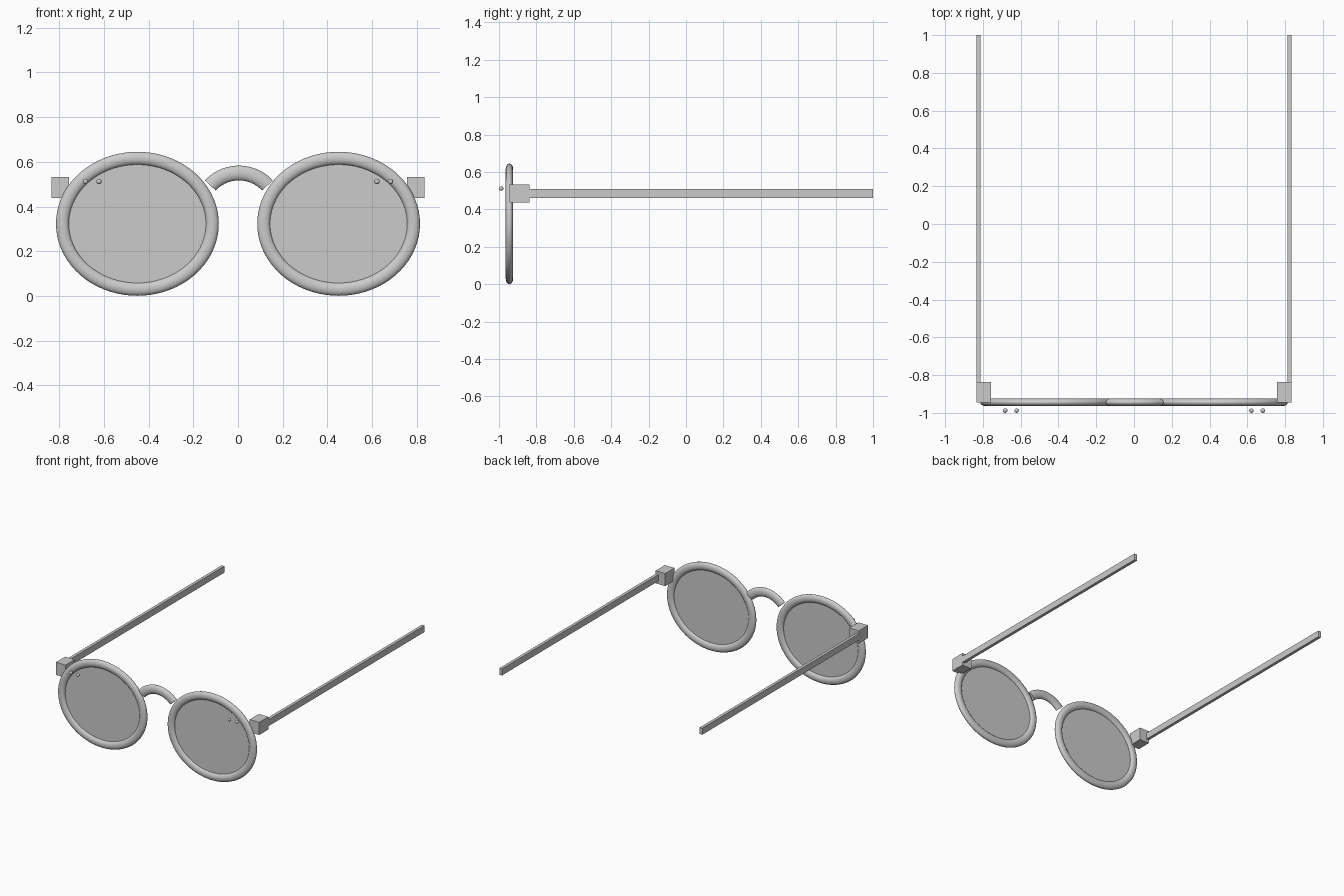
import bpy, bmesh
from math import sin, cos, pi, radians

if "Cube" in bpy.data.objects:
    bpy.data.objects.remove(bpy.data.objects["Cube"])

FRAME_Y = -0.944


def finish(name, bm, smooth=True):
    bmesh.ops.recalc_face_normals(bm, faces=bm.faces)
    me = bpy.data.meshes.new(name)
    bm.to_mesh(me)
    bm.free()
    ob = bpy.data.objects.new(name, me)
    bpy.context.collection.objects.link(ob)
    if smooth:
        bpy.ops.object.select_all(action='DESELECT')
        ob.select_set(True)
        bpy.context.view_layer.objects.active = ob
        bpy.ops.object.shade_smooth_by_angle(angle=radians(40))
    return ob


def sweep(name, path, r, ry, closed, sides=20):
    """Sweep an oval section along (x, z, normal_x, normal_z) stations."""
    bm = bmesh.new()
    rings = []
    for x, z, nx, nz in path:
        rings.append([bm.verts.new((x + nx * r * cos(t), FRAME_Y + ry * sin(t), z + nz * r * cos(t)))
                      for t in (2 * pi * k / sides for k in range(sides))])
    n = len(rings)
    for i in range(n if closed else n - 1):
        a, b = rings[i], rings[(i + 1) % n]
        for k in range(sides):
            m = (k + 1) % sides
            bm.faces.new((a[k], a[m], b[m], b[k]))
    if not closed:
        bm.faces.new(rings[0])
        bm.faces.new(rings[-1])
    return finish(name, bm)


def box(name, lo, hi):
    bm = bmesh.new()
    bmesh.ops.create_cube(bm, size=1)
    for v in bm.verts:
        v.co = [(l + h) / 2 + c * (h - l) for l, h, c in zip(lo, hi, v.co)]
    return finish(name, bm, False)


def ellipse_path(cx, cz, a, b, n=72):
    path = []
    for i in range(n):
        t = 2 * pi * i / n
        nx, nz = cos(t) / a, sin(t) / b
        d = (nx * nx + nz * nz) ** 0.5
        path.append((cx + a * cos(t), cz + b * sin(t), nx / d, nz / d))
    return path


for side, s in (("left", -1), ("right", 1)):
    cx, cz = s * 0.45, 0.323

    # oval rim
    sweep(side + "_rim", ellipse_path(cx, cz, 0.335, 0.293), 0.029, 0.02, True)

    # thin flat lens
    bm = bmesh.new()
    bmesh.ops.create_cone(bm, cap_ends=True, segments=72, radius1=1, radius2=1, depth=1)
    for v in bm.verts:
        x, y, z = v.co
        v.co = (cx + x * 0.311, FRAME_Y + z * 0.006, cz + y * 0.269)
    finish(side + "_lens", bm)

    # hinge block and temple arm
    def span(inner, outer):
        return sorted((s * inner, s * outer))
    x0, x1 = span(0.756, 0.835)
    box(side + "_hinge", (x0, -0.944, 0.438), (x1, -0.836, 0.532))
    x0, x1 = span(0.812, 0.834)
    box(side + "_temple", (x0, -0.85, 0.461), (x1, 1.0, 0.509))

    # pair of small rivets at the outer upper lens
    for i, x in enumerate((0.622, 0.682)):
        bm = bmesh.new()
        bmesh.ops.create_uvsphere(bm, u_segments=16, v_segments=10, radius=0.012)
        bmesh.ops.translate(bm, verts=bm.verts, vec=(s * x, -0.988, 0.512))
        finish(f"{side}_rivet_{i + 1}", bm)

# arched nose bridge
R, half = 0.175, radians(47)
arc = []
for i in range(25):
    t = -half + 2 * half * i / 24
    arc.append((R * sin(t) + 0.004, 0.55 - R + R * cos(t), sin(t), cos(t)))
sweep("nose_bridge", arc, 0.033, 0.02, False)
